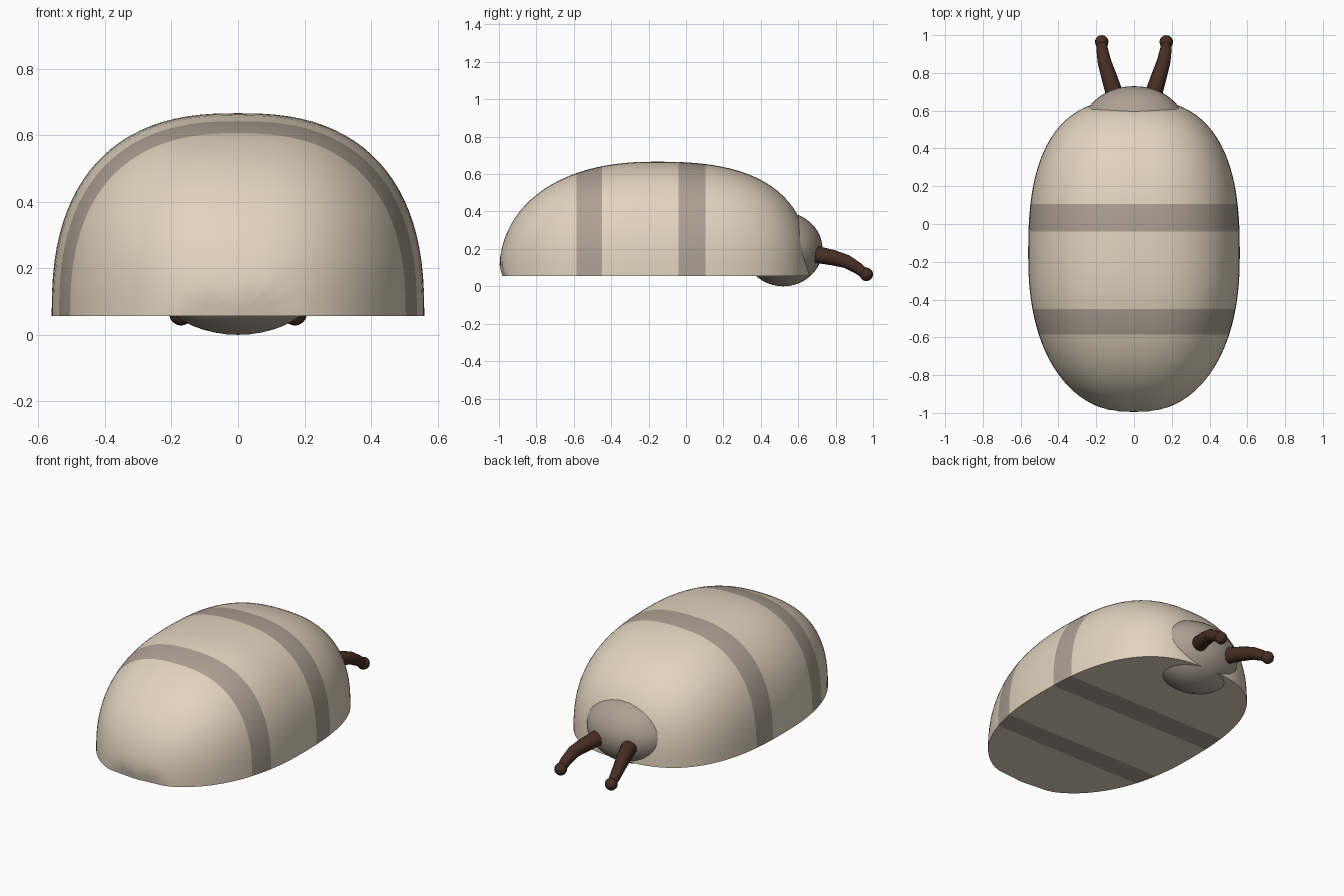
import bpy, bmesh, math
from mathutils import Vector

if "Cube" in bpy.data.objects:
    bpy.data.objects.remove(bpy.data.objects["Cube"])


def material(name, rgb):
    m = bpy.data.materials.new(name)
    lin = [((c / 255 + 0.055) / 1.055) ** 2.4 for c in rgb]
    m.diffuse_color = (*lin, 1)
    m.use_nodes = True
    m.node_tree.nodes["Principled BSDF"].inputs["Base Color"].default_value = m.diffuse_color
    return m


CREAM = material("cream", (226, 212, 191))
TAUPE = material("taupe", (173, 160, 147))
BROWN = material("dark_brown", (70, 45, 35))


def finish(bm, name, mats, angle=40):
    bmesh.ops.recalc_face_normals(bm, faces=bm.faces)
    me = bpy.data.meshes.new(name)
    bm.to_mesh(me)
    bm.free()
    ob = bpy.data.objects.new(name, me)
    bpy.context.collection.objects.link(ob)
    for m in mats:
        me.materials.append(m)
    bpy.ops.object.select_all(action='DESELECT')
    ob.select_set(True)
    bpy.context.view_layer.objects.active = ob
    bpy.ops.object.shade_smooth_by_angle(angle=math.radians(angle))
    return ob


# domed shell with a flat base: half superellipse sections along y
BASE, MID, HALF = 0.056, -0.17, 0.83
WIDTH, HEIGHT, SQUARE = 0.56, 0.61, 2.5
BANDS = [(-0.585, -0.45), (-0.04, 0.105)]
SEG, STEPS = 48, 48

ys = [MID - HALF * math.cos(math.pi * i / STEPS) for i in range(1, STEPS)]
edges = [e for band in BANDS for e in band]
ys = sorted([y for y in ys if all(abs(y - e) > 0.015 for e in edges)] + edges)
ys = [MID - HALF * 0.9997] + ys + [MID + HALF * 0.9997]

bm = bmesh.new()
rings = []
for y in ys:
    n = 2.25 if y < MID else 2.65  # the rear is blunter than the front
    s = (1 - abs((y - MID) / HALF) ** n) ** (1 / n)
    ring = []
    for k in range(SEG + 1):
        a = math.pi * k / SEG
        c, d = math.cos(a), max(math.sin(a), 0)
        x = math.copysign(abs(c) ** (2 / SQUARE), c) * WIDTH * s
        z = d ** (2 / SQUARE) * HEIGHT * s
        # slight tuck under the front tip
        tuck = -0.985 + 0.1 * abs(x) - 0.2 * z
        ring.append(bm.verts.new((x, max(y, tuck), BASE + z)))
    rings.append(ring)
for i in range(len(rings) - 1):
    a, b = rings[i], rings[i + 1]
    mid = (ys[i] + ys[i + 1]) / 2
    idx = int(any(lo < mid < hi for lo, hi in BANDS))
    for k in range(SEG):
        bm.faces.new((a[k], a[k + 1], b[k + 1], b[k])).material_index = idx
    bm.faces.new((a[0], b[0], b[-1], a[-1])).material_index = idx
bm.faces.new(rings[0])
bm.faces.new(rings[-1])
finish(bm, "shell", [CREAM, TAUPE])

# rounded head poking out under the rear rim
bm = bmesh.new()
bmesh.ops.create_uvsphere(bm, u_segments=40, v_segments=24, radius=1)
for v in bm.verts:
    v.co = Vector((v.co.x * 0.27, v.co.y * 0.21 + 0.52, v.co.z * 0.198 + 0.198))
finish(bm, "head", [TAUPE])

# drooping feelers: tapered tubes with ball tips
PATH = [(0.085, 0.64, 0.17, 0.046), (0.11, 0.71, 0.168, 0.045),
        (0.135, 0.79, 0.152, 0.041), (0.157, 0.86, 0.132, 0.036),
        (0.168, 0.92, 0.096, 0.031), (0.171, 0.962, 0.063, 0.026)]
for side, label in ((-1, "left"), (1, "right")):
    pts = [Vector((side * x, y, z)) for x, y, z, r in PATH]
    bm = bmesh.new()
    rings = []
    for i, p in enumerate(pts):
        t = (pts[min(i + 1, len(pts) - 1)] - pts[max(i - 1, 0)]).normalized()
        u = t.cross(Vector((0, 0, 1))).normalized()
        w = u.cross(t)
        r = PATH[i][3]
        rings.append([bm.verts.new(p + r * (u * math.cos(k * math.tau / 16)
                                            + w * math.sin(k * math.tau / 16)))
                      for k in range(16)])
    for a, b in zip(rings, rings[1:]):
        for k in range(16):
            n = (k + 1) % 16
            bm.faces.new((a[k], a[n], b[n], b[k]))
    bm.faces.new(rings[0])
    bm.faces.new(rings[-1])
    finish(bm, label + "_feeler", [BROWN])

    bm = bmesh.new()
    bmesh.ops.create_uvsphere(bm, u_segments=16, v_segments=12, radius=0.036)
    bmesh.ops.translate(bm, verts=bm.verts, vec=(side * 0.171, 0.964, 0.064))
    finish(bm, label + "_feeler_tip", [BROWN])
